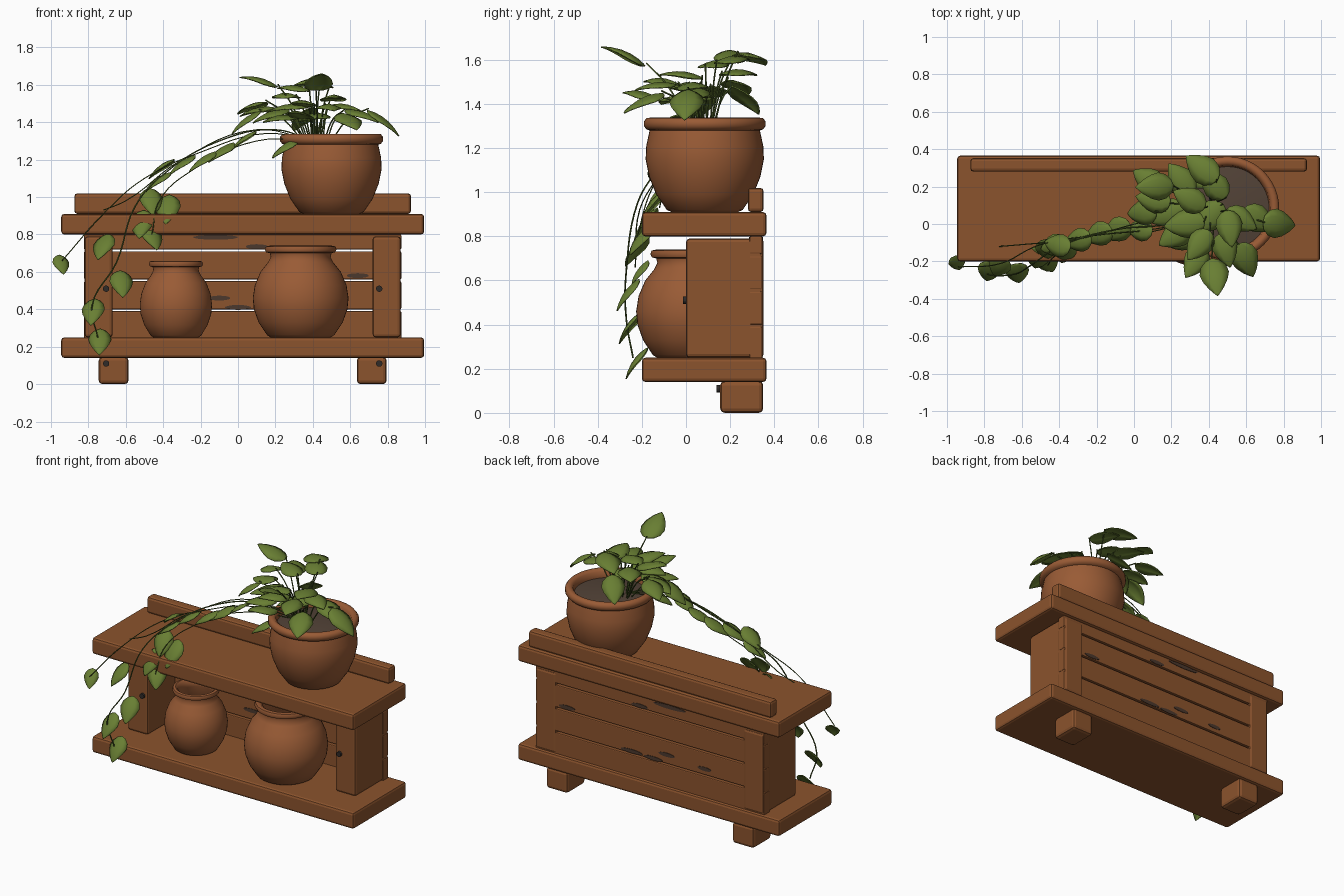
import bpy, bmesh, math, random
from mathutils import Vector, Matrix

random.seed(4)
cube = bpy.data.objects.get("Cube")
if cube:
    bpy.data.objects.remove(cube, do_unlink=True)


def material(name, color):
    mat = bpy.data.materials.new(name)
    mat.use_nodes = True
    mat.diffuse_color = (*color, 1)
    for node in mat.node_tree.nodes:
        if node.type == 'BSDF_PRINCIPLED':
            node.inputs["Base Color"].default_value = (*color, 1)
    return mat


WOOD = material("brown wood", (.26, .087, .026))
CLAY = material("terracotta", (.32, .105, .036))
LEAF = material("leaf green", (.14, .21, .033))
STEM = material("stem green", (.07, .11, .02))
SOIL = material("dark soil", (.085, .055, .038))
WORN = material("worn wood", (.07, .04, .026))
IRON = material("dark iron", (.028, .024, .022))


def add_object(name, bm, mat, smooth=False):
    bmesh.ops.recalc_face_normals(bm, faces=bm.faces)
    mesh = bpy.data.meshes.new(name)
    bm.to_mesh(mesh)
    bm.free()
    mesh.materials.append(mat)
    obj = bpy.data.objects.new(name, mesh)
    bpy.context.collection.objects.link(obj)
    if smooth:
        bpy.ops.object.select_all(action='DESELECT')
        obj.select_set(True)
        bpy.context.view_layer.objects.active = obj
        bpy.ops.object.shade_smooth_by_angle(angle=math.radians(50))
    return obj


def board(name, xs, ys, zs, bevel=.016):
    """Box between two corners, with rounded edges."""
    bm = bmesh.new()
    low, high = (Vector(c) for c in zip(xs, ys, zs))
    place = Matrix.Translation((low + high) / 2) @ Matrix.Diagonal((*(high - low), 1))
    bmesh.ops.create_cube(bm, size=1, matrix=place)
    bmesh.ops.bevel(bm, geom=bm.edges[:], offset=bevel, segments=2, profile=.5, affect='EDGES')
    return add_object(name, bm, WOOD)


def lathe(name, x, y, profile, mat, steps=48):
    """Spin (radius, height) points around a vertical axis."""
    bm = bmesh.new()
    verts = [bm.verts.new((x + r, y, z)) for r, z in profile]
    edges = [bm.edges.new(pair) for pair in zip(verts, verts[1:])]
    bmesh.ops.spin(bm, geom=verts + edges, cent=(x, y, 0), axis=(0, 0, 1),
                   angle=math.tau, steps=steps)
    bmesh.ops.remove_doubles(bm, verts=bm.verts, dist=.0005)
    return add_object(name, bm, mat, smooth=True)


def disc(name, center, radii, depth, mat):
    """Flat ellipse plate facing front and back."""
    bm = bmesh.new()
    place = (Matrix.Translation(center) @ Matrix.Diagonal((radii[0], 1, radii[1], 1))
             @ Matrix.Rotation(math.pi / 2, 4, 'X'))
    bmesh.ops.create_cone(bm, cap_ends=True, segments=14, radius1=1, radius2=1,
                          depth=depth, matrix=place)
    return add_object(name, bm, mat)


def stem(name, points, radius=.004):
    curve = bpy.data.curves.new(name, 'CURVE')
    curve.dimensions = '3D'
    curve.bevel_depth = radius
    curve.bevel_resolution = 1
    curve.resolution_u = 6
    spline = curve.splines.new('BEZIER')
    spline.bezier_points.add(len(points) - 1)
    for knot, co in zip(spline.bezier_points, points):
        knot.co = co
        knot.handle_left_type = knot.handle_right_type = 'AUTO'
    curve.materials.append(STEM)
    obj = bpy.data.objects.new(name, curve)
    bpy.context.collection.objects.link(obj)


LEAF_OUTLINE = [(0, .04), (.06, .5), (.2, .86), (.4, 1), (.6, .84), (.8, .52), (.93, .22), (1, .02)]


def leaf(name, center, direction, length):
    """Domed heart-shaped blade that droops toward its tip."""
    bm = bmesh.new()
    ahead = Vector(direction).normalized()
    side = ahead.cross(Vector((0, 0, 1))).normalized()
    up = side.cross(ahead)
    rows = []
    for t, width in LEAF_OUTLINE:
        row = []
        for u in (-1, -.5, 0, .5, 1):
            half = u * width * .36
            dome = -.45 * abs(half) ** 1.3 - .45 * (t - .35) ** 2
            co = Vector(center) + length * (ahead * (t - .5) + side * half + up * dome)
            row.append(bm.verts.new(co))
        rows.append(row)
    for a, b in zip(rows, rows[1:]):
        for i in range(4):
            bm.faces.new((a[i], a[i + 1], b[i + 1], b[i]))
    obj = add_object(name, bm, LEAF, smooth=True)
    thick = obj.modifiers.new("thickness", 'SOLIDIFY')
    thick.thickness = .006


# Shelf boards and back rail
for name, bottom in (("lower_shelf", .14), ("upper_shelf", .8)):
    board(name, (-.945, .995), (-.2, .365), (bottom, bottom + .11))
board("back_rail", (-.875, .925), (.28, .352), (.91, 1.02))

# Side panels, feet and bolts
for side, x in (("right", -.745), ("left", .795)):
    board(side + "_panel", (x - .075, x + .075), (0, .352), (.25, .79))
    foot = x + .08 if x < 0 else x - .08
    board(side + "_foot", (foot - .08, foot + .08), (.155, .35), (0, .145), .02)
    bolt = -.705 if x < 0 else .755
    disc(side + "_panel_bolt", (bolt, -.004, .51), (.017, .017), .02, IRON)
    disc(side + "_foot_bolt", (bolt, .149, .11), (.017, .017), .02, IRON)

# Back slats with narrow gaps
for i in range(4):
    low = .235 + .16 * i
    board("back_slat", (-.823, .873), (.288, .346), (low + .005, min(low + .155, .8)), .006)

# Worn patches on both faces of the slats
patches = [(-.12, .785, .12), (.1, .735, .06), (-.1, .46, .06), (.0, .41, .07),
           (.16, .415, .08), (-.38, .44, .05), (.64, .58, .06)]
for x, z, half in patches:
    for y in (.287, .347):
        disc("worn_patch", (x, y, z), (half, .013), .004, WORN)

# Empty jars on the lower shelf
large_jar = [(0, 0), (.16, 0), (.18, .012), (.225, .08), (.25, .15), (.256, .21), (.245, .28),
             (.215, .35), (.175, .4), (.16, .43), (.165, .45), (.185, .455), (.192, .47),
             (.185, .486), (.165, .49), (.145, .475), (.14, .43), (.19, .34), (.225, .21),
             (.17, .04), (0, .025)]
lathe("large_jar", .335, .03, [(r, z + .25) for r, z in large_jar], CLAY)
lathe("small_jar", -.332, .03, [(r * .755, z * .835 + .25) for r, z in large_jar], CLAY)

# Plant pot with soil
POT = Vector((.5, .085, 0))
lathe("plant_pot", POT.x, POT.y,
      [(0, .91), (.15, .91), (.172, .92), (.22, .99), (.252, 1.07), (.268, 1.15), (.265, 1.21),
       (.25, 1.28), (.264, 1.285), (.276, 1.3), (.276, 1.32), (.264, 1.336), (.245, 1.338),
       (.228, 1.325), (.222, 1.29), (.222, 1.24)], CLAY)
lathe("soil", POT.x, POT.y, [(0, 1.305), (.12, 1.3), (.226, 1.285)], SOIL)

# Crown leaves: centre and how much the blade rises
crown = [(.07, .24, 1.5, -.2), (.1, .13, 1.48, -.1), (.25, .24, 1.56, .1), (.36, .3, 1.63, -.1),
         (.43, .21, 1.62, .2), (.03, .06, 1.42, -.6), (.3, .13, 1.6, .2), (.27, 0, 1.5, 0),
         (.17, .05, 1.46, -.2), (.57, .02, 1.5, 0), (.67, .02, 1.46, -.2), (.79, 0, 1.42, -.6),
         (.49, -.14, 1.5, 0), (.6, -.2, 1.43, -.3), (.35, -.11, 1.52, .2), (.33, -.2, 1.46, .3),
         (.43, -.27, 1.64, .6), (.51, -.02, 1.55, .2), (.12, .2, 1.64, .4), (.4, .03, 1.45, 0),
         (.34, .28, 1.44, -.6), (.22, -.06, 1.44, 0)]
for x, y, z, rise in crown:
    spot = Vector((x, y, z))
    out = Vector((x - POT.x, y - POT.y, 0)).normalized()
    out = Matrix.Rotation(random.uniform(-.4, .4), 3, 'Z') @ out
    out.z = rise
    length = random.uniform(.19, .225)
    leaf("crown_leaf", spot, out, length)
    root = Vector((POT.x - .06 + (x - POT.x) * .2, POT.y + (y - POT.y) * .2, 1.3))
    base = spot - out.normalized() * length * .48
    stem("leaf_stem", [root, root.lerp(base, .5) + Vector((0, 0, .04)), base])

# Trailing vines that hang over the front edge
start = (.4, .05, 1.3)
stem("vine", [start, (.2, 0, 1.36), (-.1, -.03, 1.3), (-.4, -.12, 1.12), (-.55, -.22, .95),
              (-.65, -.27, .65), (-.78, -.27, .42), (-.75, -.24, .25)])
stem("vine", [start, (.15, -.02, 1.34), (-.2, -.06, 1.24), (-.5, -.11, 1.1),
              (-.71, -.21, .92), (-.94, -.23, .66)], .003)
stem("vine", [start, (.1, -.04, 1.3), (-.25, -.08, 1.14), (-.42, -.17, .98), (-.46, -.22, .8)], .003)
stem("vine", [start, (.1, .02, 1.36), (-.3, -.08, 1.2), (-.6, -.11, .98), (-.72, -.12, .93)], .003)

vine_leaves = [(.24, -.09, 1.28), (.02, -.03, 1.32), (-.1, -.04, 1.26), (-.2, -.06, 1.21),
               (-.31, -.09, 1.19), (-.42, -.11, 1.17), (-.44, -.12, 1.1), (-.46, -.15, .99),
               (-.38, -.17, .95), (-.52, -.2, .87), (-.45, -.22, .8), (-.73, -.24, .75),
               (-.94, -.22, .65), (-.62, -.28, .55), (-.78, -.27, .4), (-.74, -.24, .24)]
for x, y, z in vine_leaves:
    sway = random.uniform(-.35, .35)
    if z > 1:
        direction = (-.8, sway - .15, -.45)
    else:
        direction = (sway, -.55, -.6)
    leaf("vine_leaf", (x, y, z), direction, .13 if x < -.9 else random.uniform(.17, .2))
